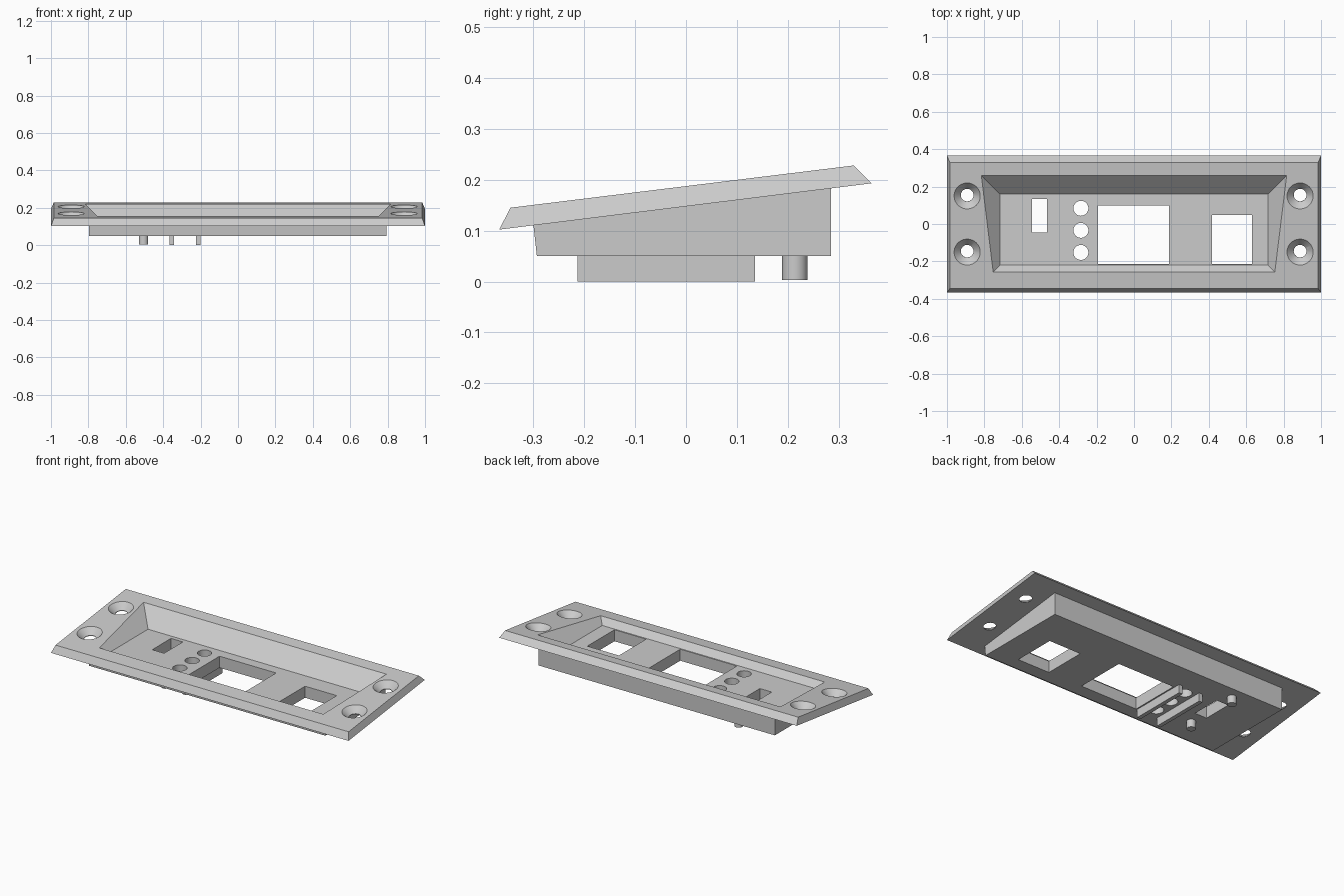
import bpy, bmesh, math
from mathutils import Matrix, Vector

if "Cube" in bpy.data.objects:
    bpy.data.objects.remove(bpy.data.objects["Cube"])

grey = bpy.data.materials.new("matte_grey")
grey.diffuse_color = (0.6, 0.6, 0.6, 1)
grey.use_nodes = True
grey.node_tree.nodes["Principled BSDF"].inputs["Base Color"].default_value = grey.diffuse_color

TILT = math.atan(0.124)          # slope of the face plate


def solid(name, bottom, top):
    """Closed solid between two rings with the same number of points."""
    bm = bmesh.new()
    lo = [bm.verts.new(p) for p in bottom]
    hi = [bm.verts.new(p) for p in top]
    bm.faces.new(lo[::-1])
    bm.faces.new(hi)
    n = len(lo)
    for i in range(n):
        j = (i + 1) % n
        bm.faces.new((lo[i], lo[j], hi[j], hi[i]))
    bmesh.ops.recalc_face_normals(bm, faces=bm.faces)
    me = bpy.data.meshes.new(name)
    bm.to_mesh(me)
    bm.free()
    me.materials.append(grey)
    ob = bpy.data.objects.new(name, me)
    bpy.context.collection.objects.link(ob)
    return ob


def ring(x0, x1, y0, y1, z0, z1=None):
    """Rectangle whose front edge is at z0 and back edge at z1."""
    z1 = z0 if z1 is None else z1
    return [(x0, y0, z0), (x1, y0, z0), (x1, y1, z1), (x0, y1, z1)]


def box(name, x0, x1, y0, y1, z0, z1):
    return solid(name, ring(x0, x1, y0, y1, z0), ring(x0, x1, y0, y1, z1))


def circle(r, z, n=32):
    return [(r * math.cos(2 * math.pi * i / n), r * math.sin(2 * math.pi * i / n), z)
            for i in range(n)]


def round_part(name, x, y, z0, z1, r):
    ob = solid(name, circle(r, z0), circle(r, z1))
    ob.data.transform(Matrix.Translation((x, y, 0)))
    return ob


def combine(target, other, operation):
    mod = target.modifiers.new(operation.lower(), 'BOOLEAN')
    mod.operation = operation
    mod.solver = 'EXACT'
    mod.object = other
    bpy.context.view_layer.objects.active = target
    bpy.ops.object.modifier_apply(modifier=mod.name)
    bpy.data.objects.remove(other)


# Sloped face plate with bevelled rim, joined to the housing below
panel = solid("panel", ring(-1, 1, -0.367, 0.365, 0.102, 0.193),
              ring(-0.985, 0.985, -0.345, 0.33, 0.145, 0.228))
housing = solid("housing", ring(-0.797, 0.793, -0.293, 0.285, 0.05),
                ring(-0.797, 0.793, -0.302, 0.285, 0.13, 0.203))
combine(panel, housing, 'UNION')

# Recess with 45 degree walls and a level floor
F, H = 0.12, 0.18
recess = solid("recess", ring(-0.717, 0.717, -0.22, 0.16, F),
               ring(-0.717 - H, 0.717 + H, -0.22 - H, 0.16 + H, F + H))
combine(panel, recess, 'DIFFERENCE')

# Rectangular openings in the floor
for x0, x1, y0, y1 in ((-0.545, -0.465, -0.045, 0.135),
                       (-0.193, 0.188, -0.213, 0.098),
                       (0.417, 0.63, -0.213, 0.048)):
    combine(panel, box("opening", x0, x1, y0, y1, -0.1, 0.16), 'DIFFERENCE')

# Three round button holes
for y in (0.084, -0.034, -0.152):
    combine(panel, round_part("button_hole", -0.284, y, -0.1, 0.16, 0.04), 'DIFFERENCE')

# Countersunk screw holes, square to the sloped plate
for x in (-0.892, 0.888):
    for y in (-0.15, 0.15):
        top_z = 0.145 + (y + 0.345) * 0.123
        place = Matrix.Translation((x, y, top_z)) @ Matrix.Rotation(TILT, 4, 'X')
        sink = solid("countersink", circle(0.034, -0.036), circle(0.09, 0.02))
        bore = solid("bore", circle(0.034, -0.1), circle(0.034, 0.01))
        for cutter in (sink, bore):
            cutter.data.transform(place)
            combine(panel, cutter, 'DIFFERENCE')

# Guide ribs and locating pins under the floor
for i, x in enumerate((-0.353, -0.213)):
    box(f"guide_rib_{i + 1}", x - 0.012, x + 0.012, -0.213, 0.136, 0.0, 0.055)
for i, y in enumerate((0.214, -0.125)):
    round_part(f"locating_pin_{i + 1}", -0.505, y, 0.003, 0.055, 0.025)

# Smooth the round walls, keep the edges crisp
for ob in bpy.context.scene.objects:
    ob.select_set(True)
bpy.context.view_layer.objects.active = panel
bpy.ops.object.shade_smooth_by_angle(angle=math.radians(25))
